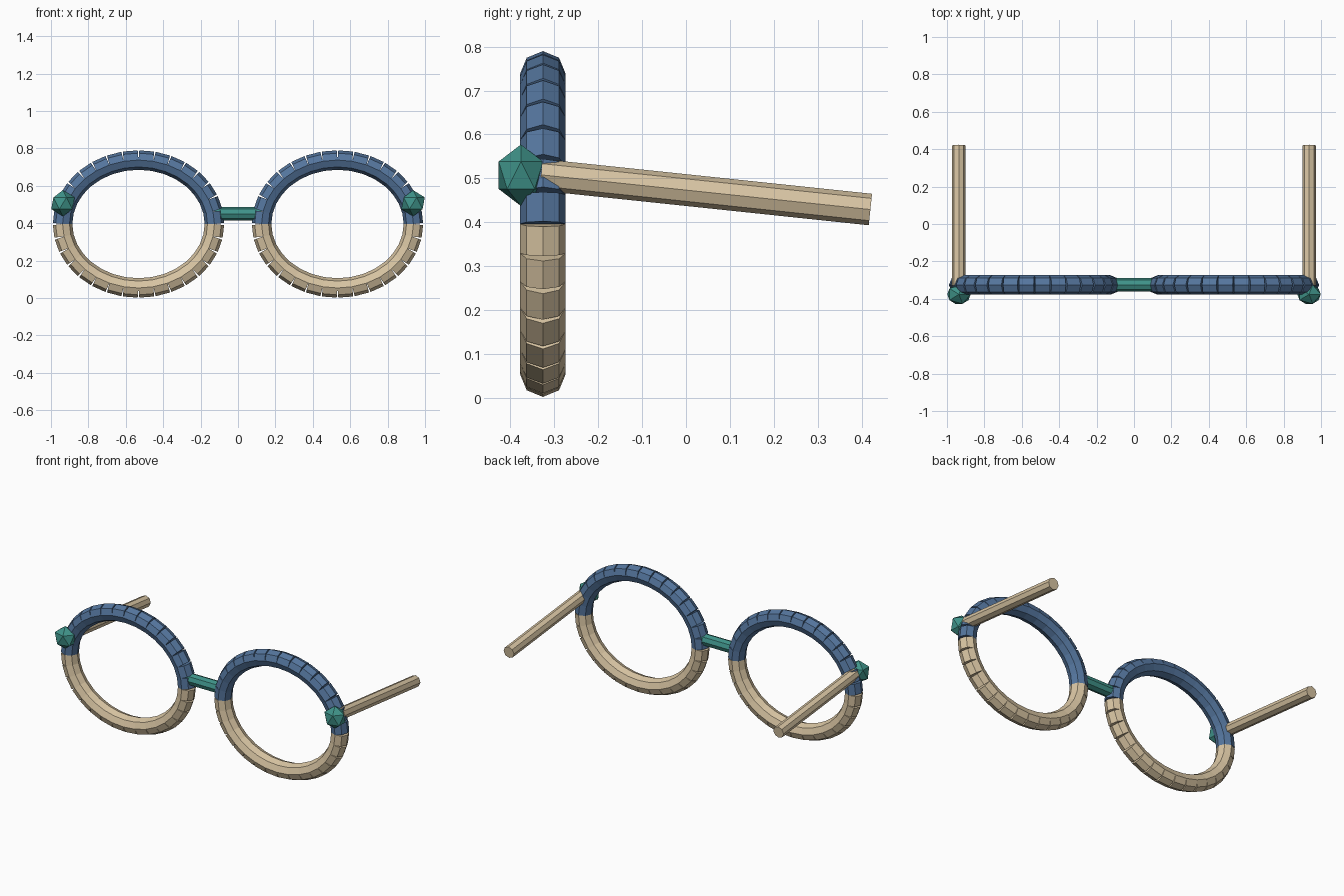
import bpy, bmesh
from math import cos, sin, pi
from mathutils import Vector, Matrix

if "Cube" in bpy.data.objects:
    bpy.data.objects.remove(bpy.data.objects["Cube"])

TUBE_Y = -0.326          # depth of the frame front


def material(name, rgb):
    m = bpy.data.materials.new(name)
    m.diffuse_color = (*rgb, 1)
    m.use_nodes = True
    m.node_tree.nodes["Principled BSDF"].inputs["Base Color"].default_value = m.diffuse_color
    return m


blue = material("blue", (0.09, 0.18, 0.34))
tan = material("tan", (0.68, 0.55, 0.36))
green = material("green", (0.05, 0.29, 0.25))


def finish(bm, name, mat):
    me = bpy.data.meshes.new(name)
    bm.to_mesh(me)
    bm.free()
    me.materials.append(mat)
    ob = bpy.data.objects.new(name, me)
    bpy.context.collection.objects.link(ob)
    return ob


def add_rod(bm, a, b, r, side):
    """Eight-sided rod from a to b, one corner pointing along 'side'."""
    a, b = Vector(a), Vector(b)
    z = (b - a).normalized()
    y = z.cross(Vector(side)).normalized()
    x = y.cross(z)
    m = Matrix((x, y, z)).transposed().to_4x4()
    m.translation = (a + b) / 2
    bmesh.ops.create_cone(bm, cap_ends=True, segments=8, radius1=r, radius2=r,
                          depth=(b - a).length, matrix=m)


def half_rim(name, cx, start, mat, n=16):
    """Half ellipse of short straight rods."""
    bm = bmesh.new()
    pts = [(cx + 0.406 * cos(start + pi * i / n), TUBE_Y,
            0.396 + 0.342 * sin(start + pi * i / n)) for i in range(n + 1)]
    for a, b in zip(pts, pts[1:]):
        add_rod(bm, a, b, 0.052, (0, 1, 0))
    finish(bm, name, mat)


def rod(name, a, b, r, side, mat):
    bm = bmesh.new()
    add_rod(bm, a, b, r, side)
    finish(bm, name, mat)


for label, s in (("left", -1), ("right", 1)):
    # two-tone rim
    half_rim(label + "_upper_rim", s * 0.532, 0, blue)
    half_rim(label + "_lower_rim", s * 0.532, pi, tan)
    # temple arm sloping down to the back
    rod(label + "_temple", (s * 0.936, -0.33, 0.508), (s * 0.936, 0.42, 0.429),
        0.036, (1, 0, 0), tan)
    # faceted hinge stud
    bm = bmesh.new()
    bmesh.ops.create_icosphere(
        bm, subdivisions=1, radius=0.07,
        matrix=Matrix.Translation((s * 0.936, -0.376, 0.507)) @ Matrix.Diagonal((1, 0.85, 1, 1)))
    finish(bm, label + "_hinge_stud", green)

# bridge
rod("bridge", (-0.125, TUBE_Y, 0.45), (0.125, TUBE_Y, 0.45), 0.036, (0, 1, 0), green)
